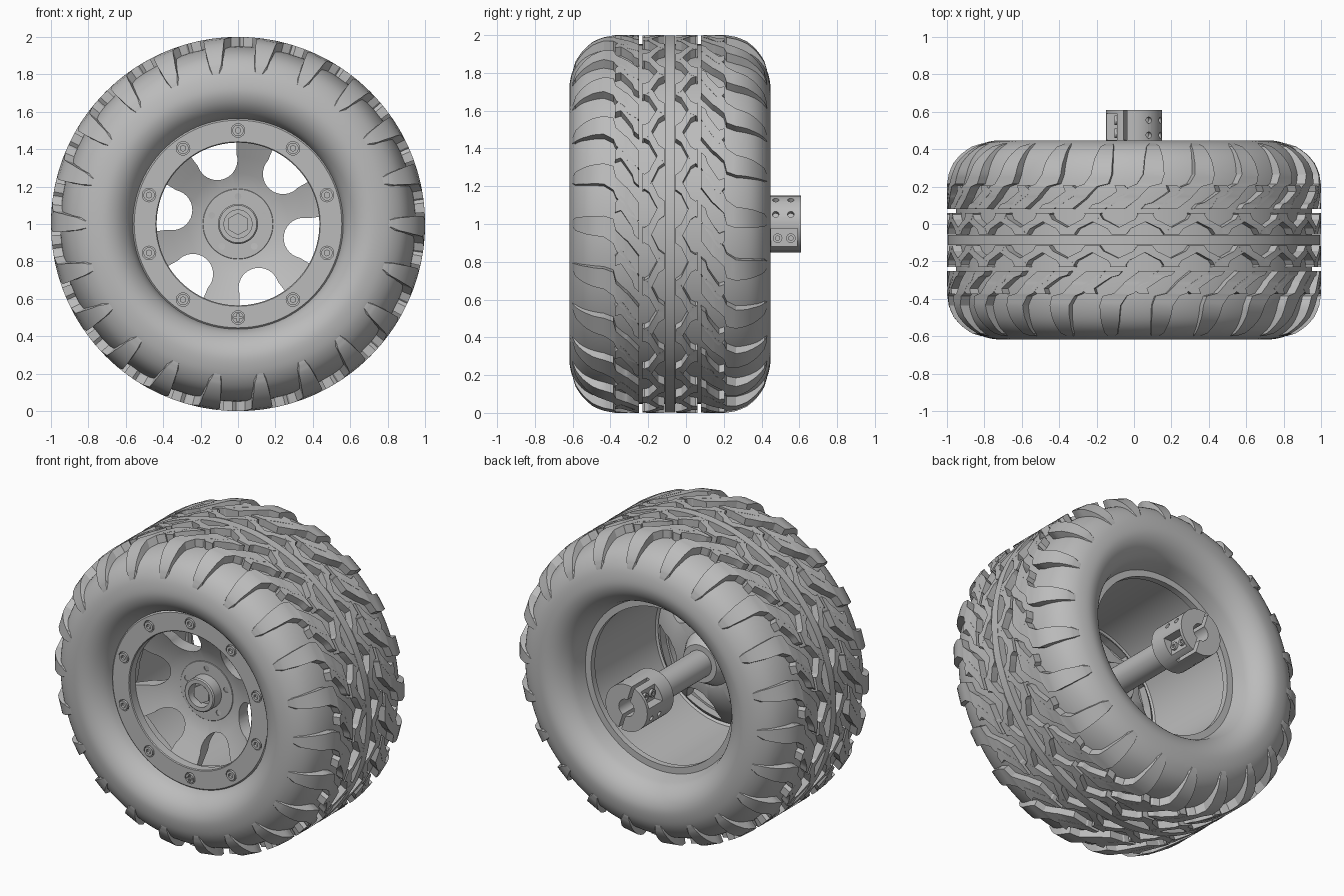
import bpy, bmesh, math
from mathutils import Matrix, Vector

cube = bpy.data.objects.get("Cube")
if cube:
    bpy.data.objects.remove(cube, do_unlink=True)

grey = bpy.data.materials.new("mid_grey")
grey.use_nodes = True
grey.diffuse_color = (0.5, 0.5, 0.5, 1)
grey.node_tree.nodes["Principled BSDF"].inputs["Base Color"].default_value = (0.5, 0.5, 0.5, 1)

MID = -0.085     # middle of the tyre along the axle
PITCH = math.tau / 22


def polar(r, y, a):
    return Vector((r * math.cos(a), y, 1 + r * math.sin(a)))


def finish(bm, name):
    bmesh.ops.recalc_face_normals(bm, faces=bm.faces)
    mesh = bpy.data.meshes.new(name)
    bm.to_mesh(mesh)
    bm.free()
    mesh.materials.append(grey)
    ob = bpy.data.objects.new(name, mesh)
    bpy.context.collection.objects.link(ob)
    return ob


def activate(ob):
    bpy.ops.object.select_all(action='DESELECT')
    ob.select_set(True)
    bpy.context.view_layer.objects.active = ob


def smooth(ob, angle=32):
    activate(ob)
    bpy.ops.object.shade_smooth_by_angle(angle=math.radians(angle))


def lathe(name, profile, steps=96):
    """Revolve a closed (radius, y) loop around the axle."""
    bm = bmesh.new()
    rings = [[bm.verts.new(polar(r, y, math.tau * i / steps)) for r, y in profile]
             for i in range(steps)]
    n = len(profile)
    for i in range(steps):
        a, b = rings[i], rings[(i + 1) % steps]
        for j in range(n):
            k = (j + 1) % n
            bm.faces.new((a[j], a[k], b[k], b[j]))
    return finish(bm, name)


def add_cylinder(bm, start, end, r, sides=24, r2=None):
    start, end = Vector(start), Vector(end)
    d = end - start
    m = Matrix.Translation((start + end) / 2) @ d.to_track_quat('Z', 'Y').to_matrix().to_4x4()
    bmesh.ops.create_cone(bm, cap_ends=True, segments=sides, radius1=r,
                          radius2=r if r2 is None else r2, depth=d.length, matrix=m)


def add_box(bm, centre, size, turn=0):
    m = (Matrix.Translation(centre) @ Matrix.Rotation(turn, 4, 'Y')
         @ Matrix.Diagonal((*size, 1)))
    bmesh.ops.create_cube(bm, size=1, matrix=m)


def cut(ob, bm):
    cutter = finish(bm, "cutter")
    cutter.hide_render = True
    mod = ob.modifiers.new("cut", 'BOOLEAN')
    mod.operation, mod.solver, mod.object = 'DIFFERENCE', 'EXACT', cutter
    activate(ob)
    bpy.ops.object.modifier_apply(modifier=mod.name)
    bpy.data.objects.remove(cutter, do_unlink=True)


def chaikin(pts):
    out = [pts[0]]
    for (a, b), (c, d) in zip(pts, pts[1:]):
        out += [(a * .75 + c * .25, b * .75 + d * .25), (a * .25 + c * .75, b * .25 + d * .75)]
    return out + [pts[-1]]


def interp(pts, x):
    for (a, b), (c, d) in zip(pts, pts[1:]):
        if x <= c:
            return b + (d - b) * (x - a) / (c - a)
    return pts[-1][1]


# Tyre carcass: half section (distance from the middle, radius), mirrored
half = [(0.1, .952), (.28, .952), (.38, .935), (.46, .895), (.512, .825), (.532, .75),
        (.532, .69), (.505, .63), (.45, .58), (.39, .56), (.33, .545)]
half = chaikin(chaikin(half))
section = [(r, MID - w) for w, r in reversed(half)] + [(r, MID + w) for w, r in half]
smooth(lathe("tyre_carcass", section, 128), 60)

# Tread lugs: rows of (distance from the middle, start, end) in pitches
OUT = [(0, 1), (.29, 1), (.36, .99), (.42, .962), (.47, .912), (.5, .865), (.515, .815)]
BASE = [(0, .93), (.26, .93), (.36, .905), (.44, .86), (.505, .78), (.515, .77)]
SHOULDER = [(.515, .14, .3), (.5, .06, .34), (.44, 0, .36), (.35, -.04, .36),
            (.30, -.16, .3), (.285, -.3, .08), (.24, -.44, -.08), (.225, -.6, -.12),
            (.165, -.74, -.4)]
MIDDLE = [(.29, .42, .6), (.26, .46, .74), (.24, .36, .66), (.2, .14, .44), (.19, .0, .4),
          (.165, -.08, .22)]
INNER_A = [(.145, -.16, .12), (.11, -.1, .2), (.1, -.02, .28), (.07, .2, .48), (.06, .28, .56),
           (.03, .36, .62)]
INNER_B = [(w, 1 - b, 1 - a) for w, a, b in INNER_A]


def add_lug(bm, rows, side, turn):
    fine = []
    for p, q in zip(rows, rows[1:]):
        fine += [tuple(u + (v - u) * t / 3 for u, v in zip(p, q)) for t in range(3)]
    fine.append(rows[-1])
    prev = None
    for w, a, b in fine:
        y = MID + side * w
        a, b = (turn - side * PITCH * v for v in (a, b))
        top, low = interp(OUT, w), interp(BASE, w)
        loop = [bm.verts.new(polar(r, y, t)) for r, t in ((low, a), (top, a), (top, b), (low, b))]
        if prev:
            for i in range(4):
                j = (i + 1) % 4
                bm.faces.new((prev[i], prev[j], loop[j], loop[i]))
        else:
            bm.faces.new(loop)
        prev = loop
    bm.faces.new(prev[::-1])


for side, label, phase in ((-1, "front", 13), (1, "back", 21)):
    for name, shapes in (("shoulder_lugs", [SHOULDER]), ("middle_lugs", [MIDDLE]),
                         ("inner_lugs", [INNER_A, INNER_B])):
        bm = bmesh.new()
        for i in range(22):
            for rows in shapes:
                add_lug(bm, rows, side, math.radians(phase) + i * PITCH)
        smooth(finish(bm, label + "_" + name), 25)
smooth(lathe("centre_rib", [(.93, MID - .026), (.998, MID - .026),
                            (.998, MID + .026), (.93, MID + .026)], 128))

# Rim barrel with a lip at the back, and the clamping ring at the front
smooth(lathe("rim_barrel", [(.56, -.45), (.56, .25), (.505, .25), (.505, .21),
                            (.515, .2), (.5, -.4), (.46, -.45)]))
ring = lathe("clamp_ring", [(.555, -.49), (.565, -.48), (.565, -.43), (.435, -.43),
                            (.435, -.485), (.44, -.49)])
bm = bmesh.new()
bolt_angles = [math.pi / 2 + i * math.tau / 10 for i in range(10)]
for a in bolt_angles:
    add_cylinder(bm, polar(.5, -.52, a), polar(.5, -.475, a), .036)
cut(ring, bm)
smooth(ring)

# Ring bolts with hexagon sockets, the lowest with a cross slot
bm, sockets = bmesh.new(), bmesh.new()
for a in bolt_angles:
    add_cylinder(bm, polar(.5, -.497, a), polar(.5, -.45, a), .03, 20)
for a in bolt_angles[:5] + bolt_angles[6:]:
    add_cylinder(sockets, polar(.5, -.52, a), polar(.5, -.48, a), .016, 6)
bolts = finish(bm, "ring_bolts")
cut(bolts, sockets)
for size in ((.044, .03, .012), (.012, .03, .044)):
    slot = bmesh.new()
    add_box(slot, polar(.5, -.497, bolt_angles[5]), size)
    cut(bolts, slot)
smooth(bolts)

# Dished spoke disc with six rounded openings
disc = lathe("spoke_disc", [(.1, -.315), (.19, -.318), (.27, -.345), (.36, -.39), (.48, -.45),
                            (.48, -.4), (.38, -.32), (.28, -.255), (.19, -.235), (.1, -.235)])
bm = bmesh.new()
for i in range(6):
    a = math.radians(48 + 60 * i)
    u, v = Vector((math.cos(a), 0, math.sin(a))), Vector((-math.sin(a), 0, math.cos(a)))
    arc = [(.36 - .108 * math.cos(t), .108 * math.sin(t))
           for t in (math.pi * (k / 16 - .5) for k in range(17))]
    outline = [(.438, -.135)] + arc + [(.438, .135), (.449, 0)]
    base = [bm.verts.new(u * p + v * q + Vector((0, -.6, 1))) for p, q in outline]
    face = bm.faces.new(base)
    ext = bmesh.ops.extrude_face_region(bm, geom=[face])
    bmesh.ops.translate(bm, vec=(0, .6, 0),
                        verts=[g for g in ext["geom"] if isinstance(g, bmesh.types.BMVert)])
cut(disc, bm)
smooth(disc)

# Hub plate with five small holes, raised collar and axle nut
hub = lathe("hub_plate", [(.05, -.322), (.186, -.322), (.188, -.32), (.188, -.235),
                          (.05, -.235)], 64)
bm = bmesh.new()
for i in range(5):
    a = math.pi / 2 + i * math.tau / 5
    add_cylinder(bm, polar(.147, -.4, a), polar(.147, -.28, a), .018, 16)
cut(hub, bm)
smooth(hub)
smooth(lathe("hub_collar", [(.075, -.4), (.1, -.4), (.107, -.393), (.107, -.29),
                            (.075, -.29)], 48))
bm = bmesh.new()
add_cylinder(bm, (0, -.335, 1), (0, -.24, 1), .08, 32)
add_cylinder(bm, (0, -.375, 1), (0, -.3, 1), .06, 6)
smooth(finish(bm, "axle_nut"))

# Axle shaft and its flared base
bm = bmesh.new()
add_cylinder(bm, (0, -.25, 1), (0, .36, 1), .085, 40)
add_cylinder(bm, (0, -.25, 1), (0, -.14, 1), .18, 40, .12)
smooth(finish(bm, "axle_shaft"))

# Split clamp coupling: bore, slot, two corner pockets and small holes
bm = bmesh.new()
add_cylinder(bm, (0, .34, 1), (0, .61, 1), .15, 48)
coupling = finish(bm, "clamp_coupling")
bm = bmesh.new()
add_cylinder(bm, (0, .42, 1), (0, .7, 1), .055, 32)
cut(coupling, bm)
bm = bmesh.new()
add_box(bm, (0, .58, 1), (.02, .26, .4), math.radians(-18))
cut(coupling, bm)
bm = bmesh.new()
for s in (1, -1):
    add_box(bm, (s * .14, .52, 1 - s * .08), (.1, .14, .11))
for deg in (20, 58, 200, 238):
    for y in (.475, .555):
        a = math.radians(deg)
        add_cylinder(bm, polar(.12, y, a), polar(.2, y, a), .017, 14)
cut(coupling, bm)
smooth(coupling)

# Clamp screws in the pockets
bm, sockets = bmesh.new(), bmesh.new()
for s in (1, -1):
    for y in (.485, .555):
        z = 1 - s * .075
        add_cylinder(bm, (s * .08, y, z), (s * .105, y, z), .025, 20)
        add_cylinder(sockets, (s * .096, y, z), (s * .13, y, z), .013, 6)
screws = finish(bm, "clamp_screws")
cut(screws, sockets)
smooth(screws)
